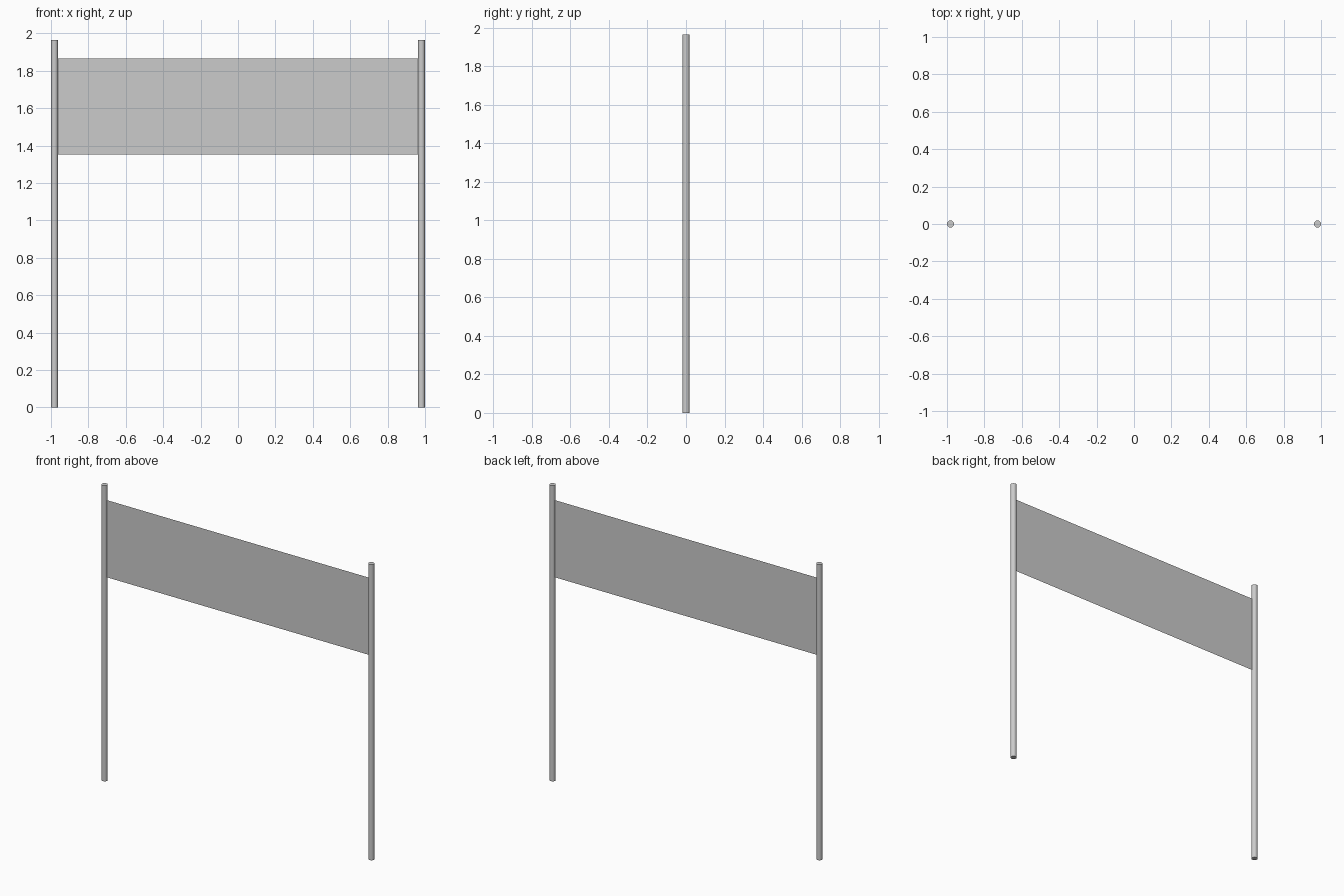
import bpy
import bmesh

if "Cube" in bpy.data.objects:
    bpy.data.objects.remove(bpy.data.objects["Cube"])

POST_X, POST_R, POST_H = 0.981, 0.019, 1.965
NET_BOTTOM, NET_TOP = 1.352, 1.865


def add_post(name, x):
    bpy.ops.mesh.primitive_cylinder_add(vertices=24, radius=POST_R, depth=POST_H,
                                        location=(x, 0, POST_H / 2))
    bpy.context.object.name = name
    bpy.ops.object.shade_smooth_by_angle()


# Two upright posts
for side, sign in (("left", -1), ("right", 1)):
    add_post(side + "_post", sign * POST_X)

# Thin flat panel stretched between the posts, ends tucked just into them
half = POST_X - POST_R * 0.7
bm = bmesh.new()
bm.faces.new([bm.verts.new((x, 0, z)) for x, z in (
    (-half, NET_BOTTOM), (half, NET_BOTTOM), (half, NET_TOP), (-half, NET_TOP))])
mesh = bpy.data.meshes.new("panel")
bm.to_mesh(mesh)
bm.free()
bpy.context.collection.objects.link(bpy.data.objects.new("panel", mesh))
